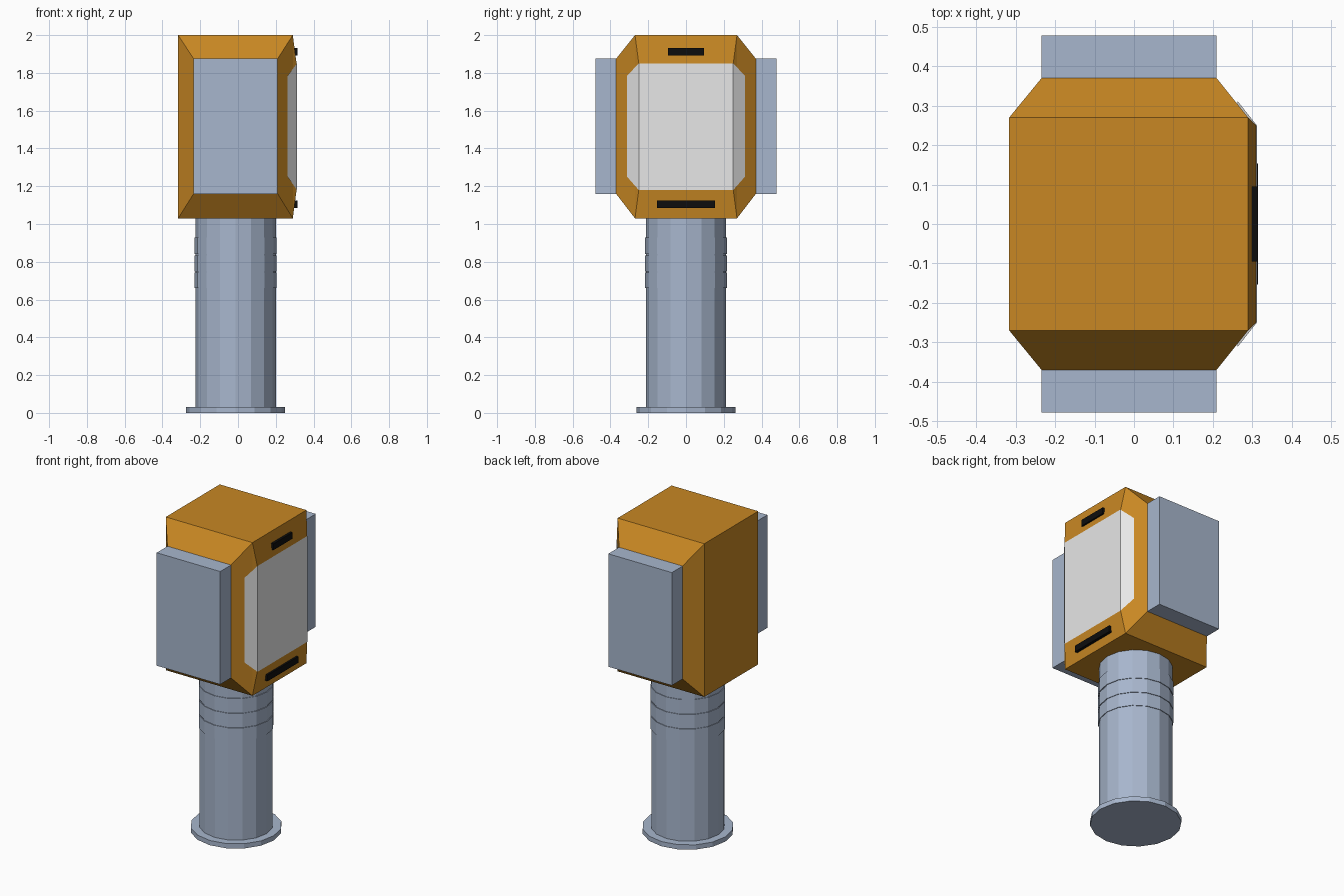
import bpy
import bmesh

cube = bpy.data.objects.get("Cube")
if cube:
    bpy.data.objects.remove(cube, do_unlink=True)


def material(name, rgb):
    mat = bpy.data.materials.new(name)
    mat.use_nodes = True
    mat.diffuse_color = (*rgb, 1)
    mat.node_tree.nodes["Principled BSDF"].inputs["Base Color"].default_value = (*rgb, 1)
    return mat


ORANGE = material("orange paint", (0.58, 0.245, 0.017))
STEEL = material("blue grey steel", (0.39, 0.47, 0.61))
PALE = material("pale grey panel", (0.8, 0.8, 0.8))
BLACK = material("black slot", (0.004, 0.004, 0.004))


def loft(name, rings, mat):
    """Skin a closed solid through rings that share a vertex count."""
    bm = bmesh.new()
    loops = [[bm.verts.new(p) for p in ring] for ring in rings]
    for a, b in zip(loops, loops[1:]):
        for i in range(len(a)):
            j = (i + 1) % len(a)
            bm.faces.new((a[i], a[j], b[j], b[i]))
    bm.faces.new(loops[0])
    bm.faces.new(loops[-1])
    bmesh.ops.recalc_face_normals(bm, faces=bm.faces)
    mesh = bpy.data.meshes.new(name)
    bm.to_mesh(mesh)
    bm.free()
    mesh.materials.append(mat)
    obj = bpy.data.objects.new(name, mesh)
    bpy.context.collection.objects.link(obj)
    return obj


def ring_y(y, x0, x1, z0, z1):
    return [(x0, y, z0), (x1, y, z0), (x1, y, z1), (x0, y, z1)]


def ring_x(x, half, z0, z1):
    return [(x, -half, z0), (x, half, z0), (x, half, z1), (x, -half, z1)]


def drum(name, radius, z0, z1):
    bpy.ops.mesh.primitive_cylinder_add(vertices=16, radius=radius, depth=z1 - z0,
                                        location=(-0.013, 0, (z0 + z1) / 2))
    obj = bpy.context.object
    obj.name = name
    obj.data.materials.append(STEEL)


# Pedestal: foot plate, column and three thin collars
drum("foot_plate", 0.263, 0, 0.03)
drum("column", 0.213, 0.02, 1.05)
for i, (low, high) in enumerate([(0.66, 0.742), (0.748, 0.834), (0.842, 0.928)]):
    drum(f"collar_{i + 1}", 0.217, low, high)

# Housing tapering towards both ends
wide = (-0.317, 0.29, 1.03, 2.0)
narrow = (-0.235, 0.21, 1.16, 1.875)
loft("housing", [ring_y(-0.37, *narrow), ring_y(-0.27, *wide),
                 ring_y(0.27, *wide), ring_y(0.37, *narrow)], ORANGE)

# Shallow raised face that carries the panel
loft("raised_face", [ring_x(0.29, 0.27, 1.03, 2.0),
                     ring_x(0.31, 0.25, 1.18, 1.85)], ORANGE)

# Panel wrapping over the raised face onto both slanted corners
loft("wrapped_panel", [ring_x(0.263, 0.312, 1.25, 1.785),
                       ring_x(0.312, 0.25, 1.18, 1.85)], PALE)

# Slots above and below the panel
for name, half, z in [("upper_slot", 0.095, 1.912), ("lower_slot", 0.153, 1.104)]:
    loft(name, [ring_x(0.29, half, z - 0.02, z + 0.02),
                ring_x(0.315, half, z - 0.02, z + 0.02)], BLACK)

# Boxes on the two ends
for name, side in [("front_box", -1), ("back_box", 1)]:
    loft(name, [ring_y(side * 0.365, *narrow), ring_y(side * 0.478, *narrow)], STEEL)
